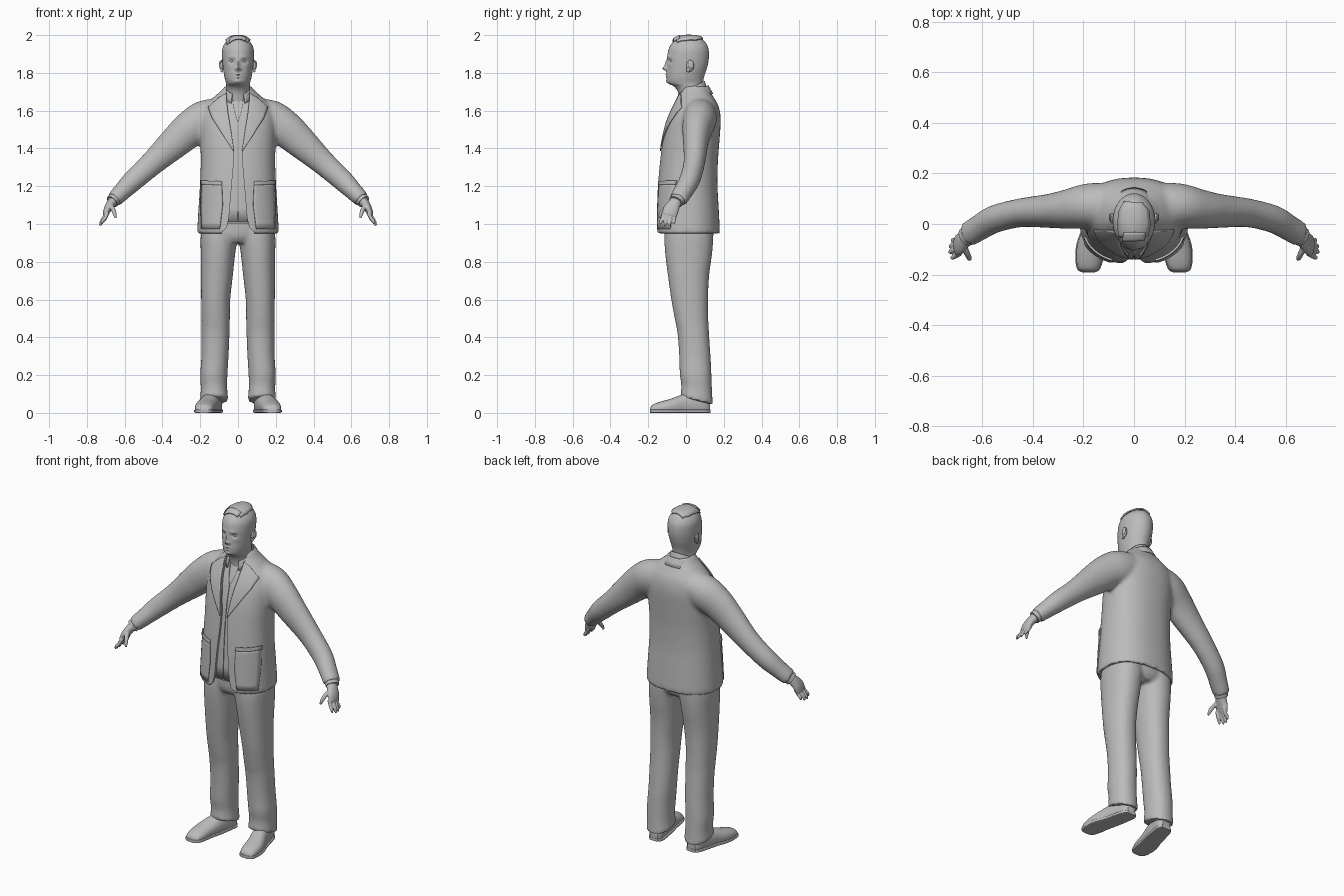
import bpy, bmesh
from math import sin, cos, pi, exp, radians, copysign
from mathutils import Vector, Matrix
from mathutils.bvhtree import BVHTree

if "Cube" in bpy.data.objects:
    bpy.data.objects.remove(bpy.data.objects["Cube"])

GREY = (0.5, 0.5, 0.5, 1)
grey = bpy.data.materials.new("plain_grey")
grey.use_nodes = True
grey.diffuse_color = GREY
grey.node_tree.nodes["Principled BSDF"].inputs["Base Color"].default_value = GREY
parts = []
X, Y, Z = Vector((1, 0, 0)), Vector((0, 1, 0)), Vector((0, 0, 1))


def spline(rings, sub):
    """Smoothly interpolate rows of numbers."""
    out = []
    for i in range(len(rings) - 1):
        rows = [rings[min(max(j, 0), len(rings) - 1)] for j in range(i - 1, i + 3)]
        for k in range(sub):
            t = k / sub
            out.append([b + t * ((c - a) + t * ((2*a - 5*b + 4*c - d) + t * (3*b - a - 3*c + d))) / 2
                        for a, b, c, d in zip(*rows)])
    return out + [list(rings[-1])]


def loft(bm, rings, n=32, sub=4, power=2, axis=None, hint=Y, floor=None, side=1):
    """Skin rings of (x, y, z, radius across, radius along hint)."""
    pts = spline([(side * r[0], *r[1:]) for r in rings], sub)
    loops = []
    for i, p in enumerate(pts):
        t = axis
        if t is None:
            t = (Vector(pts[min(i + 1, len(pts) - 1)][:3]) - Vector(pts[max(i - 1, 0)][:3])).normalized()
        v = (hint - t * hint.dot(t)).normalized()
        u = v.cross(t)
        loop = []
        for k in range(n):
            c, s = cos(2 * pi * k / n), sin(2 * pi * k / n)
            co = Vector(p[:3]) + u * p[3] * copysign(abs(c) ** (2 / power), c) \
                + v * p[4] * copysign(abs(s) ** (2 / power), s)
            if floor is not None:
                co.z = max(co.z, floor)
            loop.append(bm.verts.new(co))
        loops.append(loop)
    for a, b in zip(loops, loops[1:]):
        for k in range(n):
            bm.faces.new((a[k], a[k - 1], b[k - 1], b[k]))
    bm.faces.new(loops[0])
    bm.faces.new(loops[-1])


def body_rows(rows, inset=0):
    """Turn (z, x centre, half width, front, back) into rings."""
    return [(cx, (f + b) / 2, z, w - inset, (b - f) / 2 - inset) for z, cx, w, f, b in rows]


def make(name, bm):
    bmesh.ops.recalc_face_normals(bm, faces=bm.faces)
    me = bpy.data.meshes.new(name)
    bm.to_mesh(me)
    bm.free()
    ob = bpy.data.objects.new(name, me)
    bpy.context.collection.objects.link(ob)
    me.materials.append(grey)
    parts.append(ob)
    return ob


def bake(ob):
    bpy.context.view_layer.update()
    me = bpy.data.meshes.new_from_object(ob.evaluated_get(bpy.context.evaluated_depsgraph_get()))
    ob.modifiers.clear()
    ob.data = me
    me.materials.clear()
    me.materials.append(grey)
    me.polygons.foreach_set("material_index", [0] * len(me.polygons))


def fuse(ob, voxel, rounds):
    m = ob.modifiers.new("fuse", "REMESH")
    m.mode, m.voxel_size = "VOXEL", voxel
    m = ob.modifiers.new("soften", "SMOOTH")
    m.factor, m.iterations = 0.5, rounds
    bake(ob)


def carve(ob, cutter):
    m = ob.modifiers.new("cut", "BOOLEAN")
    m.operation, m.object = "DIFFERENCE", cutter
    bake(ob)
    parts.remove(cutter)
    bpy.data.objects.remove(cutter)


def tree(ob):
    return BVHTree.FromPolygons([v.co for v in ob.data.vertices], [p.vertices for p in ob.data.polygons])


def patch(name, bvh, edge_a, edge_b, down=False, lift=0.005, thick=0.006, sides=(1, -1)):
    """Cloth plate between two edges, laid on a surface from the front or from above."""
    for s in sides:
        bm, grid = bmesh.new(), []
        for i in range((len(edge_a) - 1) * 4 + 1):
            j = min(i // 4, len(edge_a) - 2)
            f = i / 4 - j
            a, b = (Vector(e[j]).lerp(Vector(e[j + 1]), f) for e in (edge_a, edge_b))
            row = []
            for k in range(9):
                q = a.lerp(b, k / 8)
                start = Vector((s * q.x, q.y, 3)) if down else Vector((s * q.x, -1, q.y))
                hit, nor, _, _ = bvh.ray_cast(start, -Z if down else Y)
                if hit is None:
                    hit, nor, _, _ = bvh.find_nearest(start)
                if nor.dot(start - hit) < 0:
                    nor = -nor
                row.append(bm.verts.new(hit + nor * lift))
            grid.append(row)
        for r, q in zip(grid, grid[1:]):
            for k in range(8):
                bm.faces.new((r[k], r[k + 1], q[k + 1], q[k]))
        ob = make(name if len(sides) == 1 else ("left_" if s > 0 else "right_") + name, bm)
        m = ob.modifiers.new("cloth", "SOLIDIFY")
        m.thickness, m.offset = thick, 0


def collar(name, yc, rx, ry, top, drop, width, flare, reach):
    bm, rows = bmesh.new(), []
    for k in range(41):
        a = radians(reach) * (k / 20 - 1)
        fall = (1 - cos(a)) / 2
        row = []
        for t in (0, 0.15, 0.5, 1):
            g = flare * t
            row.append(bm.verts.new(((rx + g) * sin(a), yc + (ry + g) * cos(a),
                                     top - drop * fall - width * t * (1 + 0.3 * fall))))
        rows.append(row)
    for r, q in zip(rows, rows[1:]):
        for k in range(3):
            bm.faces.new((r[k], r[k + 1], q[k + 1], q[k]))
    m = make(name, bm).modifiers.new("cloth", "SOLIDIFY")
    m.thickness = 0.006


# Head and neck, with the face pushed in and out by soft bumps
bm = bmesh.new()
loft(bm, body_rows([
    (1.62, 0, .06, -.03, .09), (1.69, 0, .061, -.04, .09), (1.725, 0, .062, -.06, .09),
    (1.747, 0, .064, -.095, .09), (1.78, 0, .072, -.103, .096), (1.83, 0, .08, -.1, .112),
    (1.88, 0, .084, -.1, .121), (1.93, 0, .082, -.09, .118), (1.965, 0, .064, -.067, .1),
    (1.985, 0, .038, -.035, .075), (1.992, 0, .01, 0, .035)]), n=96, sub=8, axis=Z)
BUMPS = [(0, 1.823, .011, .011, .022), (0, 1.845, .008, .02, .012), (.014, 1.82, .006, .006, .007),
         (.033, 1.862, .015, .01, -.011), (.03, 1.885, .022, .007, .004), (0, 1.791, .018, .004, .006),
         (0, 1.777, .015, .004, .006), (0, 1.754, .018, .01, .006), (.05, 1.835, .014, .015, .003)]
for v in bm.verts:
    if v.co.y < 0:
        v.co.y -= sum(h * exp(-((abs(v.co.x) - x) / sx) ** 2 - ((v.co.z - z) / sz) ** 2)
                      for x, z, sx, sz, h in BUMPS)
head = make("head", bm)


def balls(name, spots):
    bm = bmesh.new()
    for s in (1, -1):
        for (x, y, z), size in spots:
            bmesh.ops.create_uvsphere(bm, u_segments=20, v_segments=12, radius=1,
                                      matrix=Matrix.LocRotScale(Vector((s * x, y, z)), None, Vector(size)))
    make(name, bm)


balls("eyes", [((.033, -.072, 1.862), (.013, .013, .011))])
balls("ears", [((.087, .022, 1.838), (.009, .02, .03)), ((.094, .026, 1.843), (.006, .015, .022)),
               ((.086, .012, 1.815), (.007, .01, .012))])
skull = tree(head)
patch("hair", skull, [(-.055, -.05), (-.06, 0), (-.055, .05), (-.035, .085)],
      [(.05, -.045), (.06, 0), (.055, .05), (.03, .08)], True, .006, .008, (1,))
patch("hair_quiff", skull, [(-.04, -.062), (-.035, -.03)], [(.035, -.058), (.04, -.03)], True, .011, .008, (1,))

# Jacket body and sleeves fused, then hollowed and opened down the front
TORSO = [(.95, 0, .217, -.16, .18), (1.07, 0, .21, -.156, .174), (1.2, 0, .202, -.15, .167),
         (1.33, 0, .197, -.138, .169), (1.45, 0, .2, -.122, .178), (1.55, 0, .2, -.097, .184),
         (1.62, 0, .178, -.068, .174), (1.67, 0, .13, -.046, .147), (1.705, 0, .09, -.036, .125),
         (1.73, 0, .07, -.03, .11)]
bm = bmesh.new()
loft(bm, body_rows(TORSO), n=48, power=2.3, axis=Z)
for s in (1, -1):
    loft(bm, [(.06, .07, 1.59, .08, .09), (.17, .072, 1.555, .102, .09), (.25, .06, 1.505, .097, .08),
              (.33, .052, 1.435, .086, .068), (.45, .044, 1.325, .066, .057), (.55, .02, 1.235, .058, .055),
              (.61, -.013, 1.175, .049, .052), (.657, -.042, 1.128, .043, .05)], side=s)
jacket = make("jacket", bm)
fuse(jacket, .01, 8)
cloth = tree(jacket)

bm = bmesh.new()
loft(bm, body_rows([(.9, *TORSO[0][1:])] + TORSO[1:], .014), n=48, power=2.3, axis=Z)
carve(jacket, make("hollow", bm))

EDGE = [(.09, .9), (.085, .955), (.06, .98), (.048, 1.03), (.038, 1.15), (.025, 1.3), (.022, 1.4),
        (.038, 1.5), (.054, 1.6), (.062, 1.68), (.062, 1.8)]
bm = bmesh.new()
outline = EDGE + [(-x, z) for x, z in reversed(EDGE)]
face = bm.faces.new([bm.verts.new((x, -.4, z)) for x, z in outline])
moved = bmesh.ops.extrude_face_region(bm, geom=[face])["geom"]
bmesh.ops.translate(bm, vec=Y * .41, verts=[g for g in moved if isinstance(g, bmesh.types.BMVert)])
carve(jacket, make("opening", bm))

# Lapels, collar and pockets
patch("lapel", cloth, [(.06, 1.69), (.06, 1.66), (.051, 1.58), (.036, 1.49), (.022, 1.39)],
      [(.1, 1.665), (.155, 1.615), (.135, 1.56), (.085, 1.48), (.024, 1.385)])
collar("jacket_collar", .038, .078, .08, 1.735, .07, .045, .026, 118)
patch("pocket", cloth, [(.085, 1.22), (.08, 1.1), (.095, .975)], [(.19, 1.225), (.194, 1.1), (.19, .975)],
      lift=.003)
patch("pocket_hem", cloth, [(.083, 1.225), (.083, 1.205)], [(.191, 1.23), (.191, 1.21)], lift=.006)

# Shirt with an open neck
bm = bmesh.new()
loft(bm, body_rows([(1.0, 0, .213, -.158, .177)] + TORSO[1:], .022), n=48, power=2.3, axis=Z)
shirt = make("shirt", bm)
under = tree(shirt)
patch("shirt_front", under, [(.03, 1.67), (.02, 1.6), (.002, 1.54), (.002, 1.3), (.002, 1.01)],
      [(.06, 1.66), (.06, 1.6), (.05, 1.54), (.04, 1.3), (.055, 1.01)], lift=.003)
collar("shirt_collar", .025, .066, .074, 1.757, .07, .04, .014, 152)

# Hands and shirt cuffs
for s, label in ((1, "left"), (-1, "right")):
    bm = bmesh.new()
    loft(bm, [(.635, -.03, 1.15, .028, .03), (.67, -.06, 1.11, .025, .034), (.692, -.08, 1.075, .02, .042),
              (.705, -.089, 1.045, .012, .038)], n=24, side=s)
    for i in range(4):
        off, bend = .021 * (i - 1.5), .008 * abs(i - 1.4)
        loft(bm, [(.695 - bend / 2, -.086 + off, 1.06, .01, .01), (.716 - bend, -.094 + off, 1.03, .01, .01),
                  (.729 - bend, -.098 + off * 1.1, 1.003 + bend, .009, .009),
                  (.734 - bend, -.099 + off * 1.1, .986 + bend, .005, .005)], n=12, side=s)
    loft(bm, [(.675, -.085, 1.1, .012, .015), (.66, -.118, 1.075, .012, .012), (.652, -.135, 1.05, .01, .01),
              (.648, -.141, 1.03, .005, .005)], n=12, side=s)
    fuse(make(label + "_hand", bm), .004, 3)
    bm = bmesh.new()
    loft(bm, [(.645, -.036, 1.14, .037, .041), (.666, -.052, 1.118, .035, .039)], side=s)
    make(label + "_cuff", bm)

# Trousers, fused at the hips, with the hem dipping at the heel
bm = bmesh.new()
loft(bm, body_rows([(.9, 0, .15, -.09, .12), (.95, 0, .19, -.115, .145), (1.1, 0, .175, -.115, .14)]),
     n=48, axis=Z)
for s in (1, -1):
    loft(bm, body_rows([
        (.065, .126, .075, -.03, .142), (.13, .127, .07, -.025, .138), (.2, .128, .072, -.033, .135),
        (.3, .122, .072, -.036, .13), (.42, .119, .074, -.045, .122), (.5, .118, .075, -.06, .118),
        (.6, .118, .077, -.078, .117), (.72, .112, .084, -.095, .122), (.84, .106, .091, -.11, .138),
        (.93, .1, .098, -.115, .145), (1.0, .095, .095, -.11, .145)]), power=2.2, axis=Z, side=s)
for v in bm.verts:
    if v.co.z < .25:
        v.co.z -= .35 * (v.co.y - .055) * (1 - v.co.z / .25)
fuse(make("trousers", bm), .01, 5)

# Shoes on flat soles
SHOE = [(.18, -.19, .02, .022), (.18, -.178, .04, .042), (.177, -.14, .051, .058), (.17, -.08, .054, .075),
        (.15, -.01, .05, .1), (.135, .06, .047, .11), (.126, .105, .042, .1), (.124, .128, .025, .07)]
for s, label in ((1, "left"), (-1, "right")):
    bm = bmesh.new()
    loft(bm, [(x, y, h * .4, w, h * .6) for x, y, w, h in SHOE], axis=Y, hint=Z, floor=.004, power=2.2, side=s)
    make(label + "_shoe", bm)
    bm = bmesh.new()
    loft(bm, [(x, y * 1.01, .009, w + .004, .009) for x, y, w, h in SHOE], axis=Y, hint=Z, power=6, side=s)
    make(label + "_sole", bm)

# Smooth shading with crisp cloth edges
bpy.ops.object.select_all(action="DESELECT")
for ob in parts:
    ob.select_set(True)
bpy.context.view_layer.objects.active = parts[0]
bpy.ops.object.shade_smooth_by_angle(angle=radians(40))
